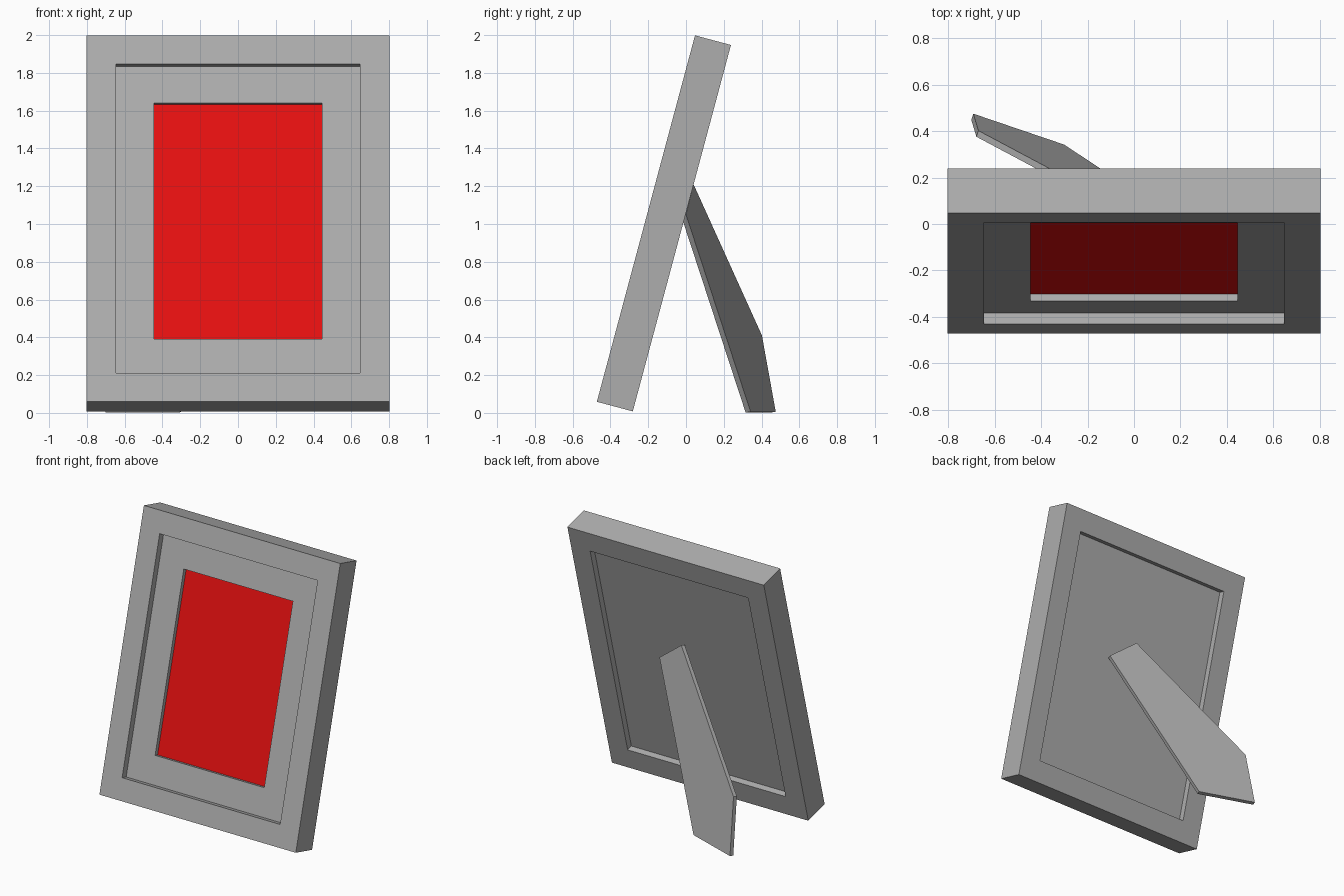
import bpy
import bmesh
from math import radians
from mathutils import Vector, Matrix

if "Cube" in bpy.data.objects:
    bpy.data.objects.remove(bpy.data.objects["Cube"], do_unlink=True)


def material(name, color):
    mat = bpy.data.materials.new(name)
    mat.use_nodes = True
    mat.diffuse_color = color
    mat.node_tree.nodes["Principled BSDF"].inputs["Base Color"].default_value = color
    return mat


grey = material("grey", (0.42, 0.42, 0.42, 1))
red = material("red", (0.8, 0.005, 0.005, 1))

# Frame space: x across, y depth behind the front face, z up the slope
HEIGHT, HALF_WIDTH, DEPTH = 2.008, 0.803, 0.197
BORDER, MAT_BORDER = 0.157, 0.2
RECESS, MAT_THICKNESS = 0.05, 0.03
LEAN = Matrix.Translation((0, -0.472, 0.059)) @ Matrix.Rotation(radians(-15), 4, "X")


def finish(bm, name, mat, matrix=Matrix()):
    bmesh.ops.recalc_face_normals(bm, faces=bm.faces)
    mesh = bpy.data.meshes.new(name)
    bm.to_mesh(mesh)
    bm.free()
    mesh.materials.append(mat)
    obj = bpy.data.objects.new(name, mesh)
    obj.matrix_world = matrix
    bpy.context.collection.objects.link(obj)
    return obj


def rectangle(bm, inset, y):
    x = HALF_WIDTH - inset
    corners = [(-x, inset), (x, inset), (x, HEIGHT - inset), (-x, HEIGHT - inset)]
    return [bm.verts.new((cx, y, cz)) for cx, cz in corners]


def ring(name, outer, inner, front, back, mat):
    """Rectangular border with a square section."""
    bm = bmesh.new()
    loops = [rectangle(bm, outer, front), rectangle(bm, inner, front),
             rectangle(bm, inner, back), rectangle(bm, outer, back)]
    for a, b in zip(loops, loops[1:] + loops[:1]):
        for i in range(4):
            j = (i + 1) % 4
            bm.faces.new((a[i], a[j], b[j], b[i]))
    return finish(bm, name, mat, LEAN)


def panel(name, inset, front, back, mat):
    """Solid rectangular board."""
    bm = bmesh.new()
    a, b = rectangle(bm, inset, front), rectangle(bm, inset, back)
    bm.faces.new(a)
    bm.faces.new(b)
    for i in range(4):
        j = (i + 1) % 4
        bm.faces.new((a[i], a[j], b[j], b[i]))
    return finish(bm, name, mat, LEAN)


# Frame border, mat, backing board and picture
window = BORDER + MAT_BORDER
picture_depth = RECESS + MAT_THICKNESS
ring("frame_border", 0, BORDER, 0, DEPTH, grey)
ring("mat_border", BORDER, window, RECESS, picture_depth + 0.01, grey)
panel("backing_board", BORDER, picture_depth + 0.005, DEPTH - 0.045, grey)
panel("picture", window, picture_depth, picture_depth + 0.008, red)

# Slanted support leg: flat tapered board with a level foot
outline = [(0.01, 0.04, 1.21), (-0.67, 0.402, 0.41), (-0.692, 0.475, 0.006),
           (-0.301, 0.342, 0.006), (0.217, 0.0, 1.05)]
bm = bmesh.new()
face = bm.faces.new([bm.verts.new(p) for p in outline])
face.normal_update()
normal = face.normal.copy()
if normal.y < 0:
    normal.negate()
extruded = bmesh.ops.extrude_face_region(bm, geom=[face], use_keep_orig=True)
for v in extruded["geom"]:
    if isinstance(v, bmesh.types.BMVert):
        v.co -= normal * 0.028
finish(bm, "support_leg", grey)
